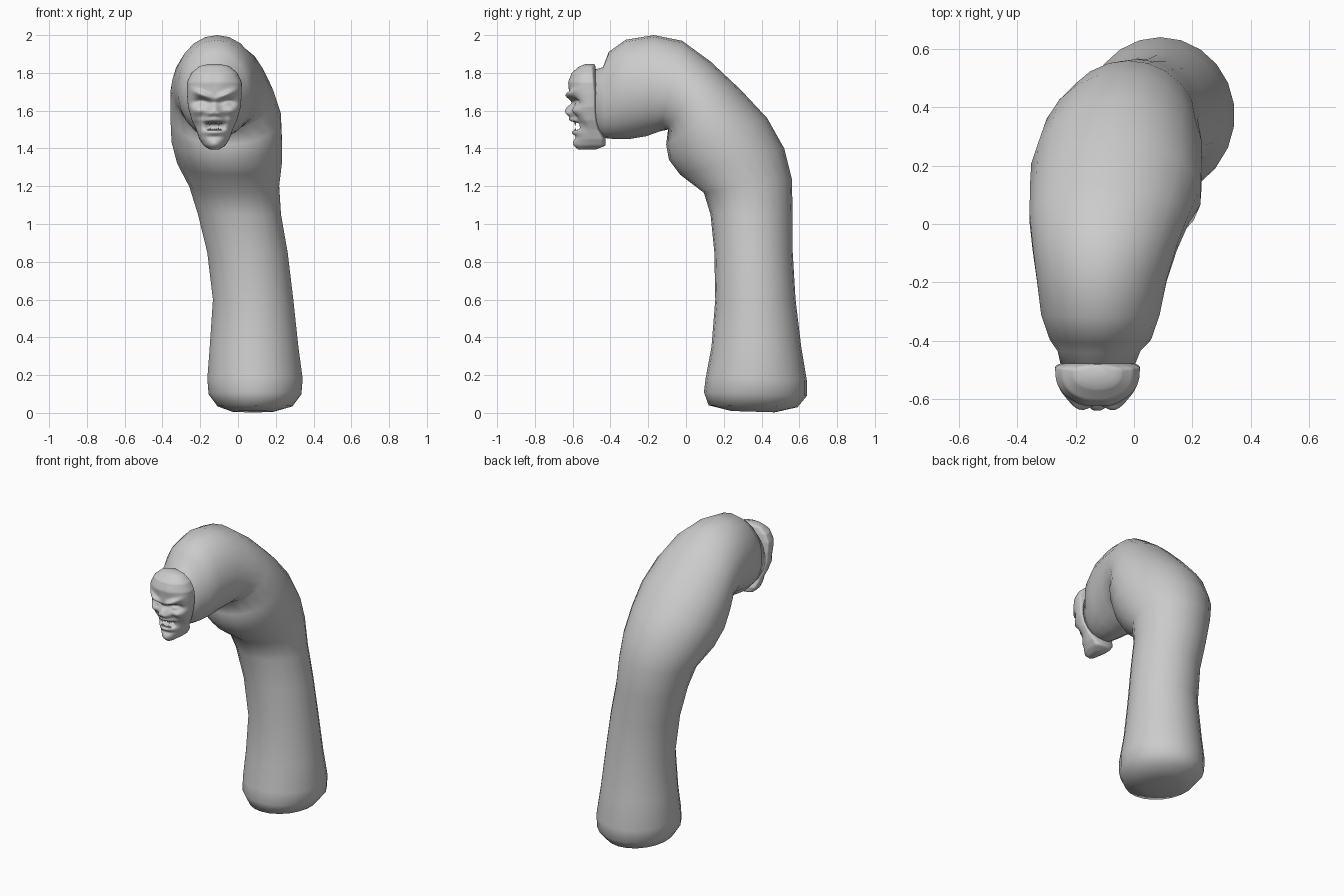
import bpy, bmesh, math
from mathutils import Vector

cube = bpy.data.objects.get("Cube")
if cube:
    bpy.data.objects.remove(cube)

skin = bpy.data.materials.new("grey skin")
skin.use_nodes = True
GREY = (0.6, 0.6, 0.6, 1)
skin.diffuse_color = GREY
skin.node_tree.nodes["Principled BSDF"].inputs["Base Color"].default_value = GREY


def loft(name, rings, sharp=180):
    """Skin a closed tube over rings of points and cap both ends."""
    bm = bmesh.new()
    loops = [[bm.verts.new(p) for p in ring] for ring in rings]
    n = len(loops[0])
    for a, b in zip(loops, loops[1:]):
        for i in range(n):
            j = (i + 1) % n
            bm.faces.new((a[i], a[j], b[j], b[i]))
    bm.faces.new(loops[0])
    bm.faces.new(loops[-1])
    bmesh.ops.recalc_face_normals(bm, faces=bm.faces)
    mesh = bpy.data.meshes.new(name)
    bm.to_mesh(mesh)
    bm.free()
    ob = bpy.data.objects.new(name, mesh)
    bpy.context.collection.objects.link(ob)
    mesh.materials.append(skin)
    bpy.ops.object.select_all(action="DESELECT")
    bpy.context.view_layer.objects.active = ob
    ob.select_set(True)
    bpy.ops.object.shade_smooth_by_angle(angle=math.radians(sharp))
    return ob


# Bent body: outer y, z / inner y, z / centre x / half width
BODY = [
    (.47, .003, .24, .01, .08, .11), (.59, .03, .12, .04, .09, .20),
    (.64, .09, .095, .11, .09, .248), (.64, .17, .105, .19, .09, .255),
    (.61, .35, .135, .35, .085, .237), (.58, .6, .155, .6, .08, .215),
    (.565, .85, .15, .85, .05, .215), (.565, 1.05, .13, 1.05, .008, .222),
    (.56, 1.24, .095, 1.165, -.02, .24), (.52, 1.4, -.03, 1.26, -.045, .28),
    (.43, 1.56, -.09, 1.34, -.06, .295), (.29, 1.71, -.105, 1.42, -.065, .295),
    (.13, 1.86, -.095, 1.5, -.085, .275), (-.02, 1.97, -.14, 1.49, -.1, .25),
    (-.17, 2.0, -.21, 1.465, -.11, .225), (-.32, 1.975, -.3, 1.45, -.115, .205),
    (-.41, 1.91, -.38, 1.45, -.115, .175), (-.44, 1.83, -.43, 1.455, -.12, .143),
    (-.51, 1.81, -.47, 1.47, -.125, .125),
]
SIDES = 22
rings = []
for yo, zo, yi, zi, cx, hw in BODY:
    mid = Vector((cx, (yo + yi) / 2, (zo + zi) / 2))
    axis = Vector((0, (yo - yi) / 2, (zo - zi) / 2))
    angles = [math.tau * i / SIDES for i in range(SIDES)]
    rings.append([mid + axis * math.cos(a) + Vector((hw * math.sin(a), 0, 0)) for a in angles])
loft("body", rings)

# Face outline: height, half width, front y, rim y
FACE = [
    (1.395, .025, -.57, -.5), (1.415, .058, -.585, -.45), (1.45, .08, -.59, -.45),
    (1.5, .097, -.595, -.475), (1.55, .12, -.6, -.485), (1.62, .14, -.605, -.49),
    (1.69, .145, -.62, -.49), (1.75, .145, -.62, -.495), (1.8, .122, -.605, -.5),
    (1.835, .08, -.565, -.505), (1.847, .03, -.53, -.51),
]
# Mirrored swellings and hollows: side offset, height, spread x, spread z, amount
FEATURES = [
    (.065, 1.645, .03, .016, -.038), (.065, 1.638, .016, .008, .022),
    (0, 1.645, .02, .012, -.012), (0, 1.6, .017, .024, .035),
    (.024, 1.585, .012, .011, .02), (.09, 1.6, .026, .016, .018),
    (.06, 1.565, .012, .02, -.012), (.085, 1.52, .025, .03, -.018),
    (0, 1.552, .04, .009, .014), (0, 1.485, .035, .009, .012),
    (0, 1.46, .03, .008, -.008), (0, 1.425, .03, .016, .012),
    (.04, 1.755, .03, .025, .006),
]
MIDDLE = -.125


def outline(z):
    for a, b in zip(FACE, FACE[1:]):
        if z <= b[0]:
            t = (z - a[0]) / (b[0] - a[0])
            return [p + (q - p) * t for p, q in zip(a, b)][1:]
    return FACE[-1][1:]


def bell(u, v):
    return math.exp(-(u * u + v * v) / 2)


def relief(dx, z):
    dx = abs(dx)
    out = sum(h * bell((dx - x) / sx, (z - zc) / sz) for x, zc, sx, sz, h in FEATURES)
    # Angry brow slanting down to the nose
    out += .03 * bell((dx - .055) / .035, (z - 1.655 - .45 * dx) / .012)
    # Open mouth
    gape = (dx / .05) ** 4 + ((z - 1.518) / .02) ** 4
    return out - .05 * math.exp(-gape)


ROWS, COLS = 76, 72
rings = []
for r in range(ROWS + 1):
    s = r / ROWS
    z = 1.395 + .452 * s
    hw, front, rim = outline(z)
    ring = []
    for c in range(COLS):
        a = math.tau * c / COLS
        dx, depth = hw * math.sin(a), math.cos(a)
        if depth > 0:
            y = rim + (front - rim) * depth ** .75 - relief(dx, z) * min(1, depth * 2)
        else:
            y = rim - depth * .025
        ring.append((MIDDLE + dx, y, z))
    rings.append(ring)
loft("face", rings, 75)


# Pointed teeth along both jaws, longest at the canines
def tooth(name, dx, root, length, radius):
    y = -.588 + 3 * dx * dx
    ring = [(MIDDLE + dx + radius * math.cos(math.tau * i / 6),
             y + radius * math.sin(math.tau * i / 6)) for i in range(6)]
    tip = [(MIDDLE + dx + (x - MIDDLE - dx) * .25, y + (v - y) * .25, root + length)
           for x, v in ring]
    loft(name, [[(x, v, root) for x, v in ring], tip], 40)


for i in range(-3, 4):
    fang = 1.6 if abs(i) == 2 else 1
    tooth("upper_tooth", i * .012, 1.542, -.014 * fang, .0055)
    tooth("lower_tooth", i * .011, 1.494, .01 * fang, .005)
